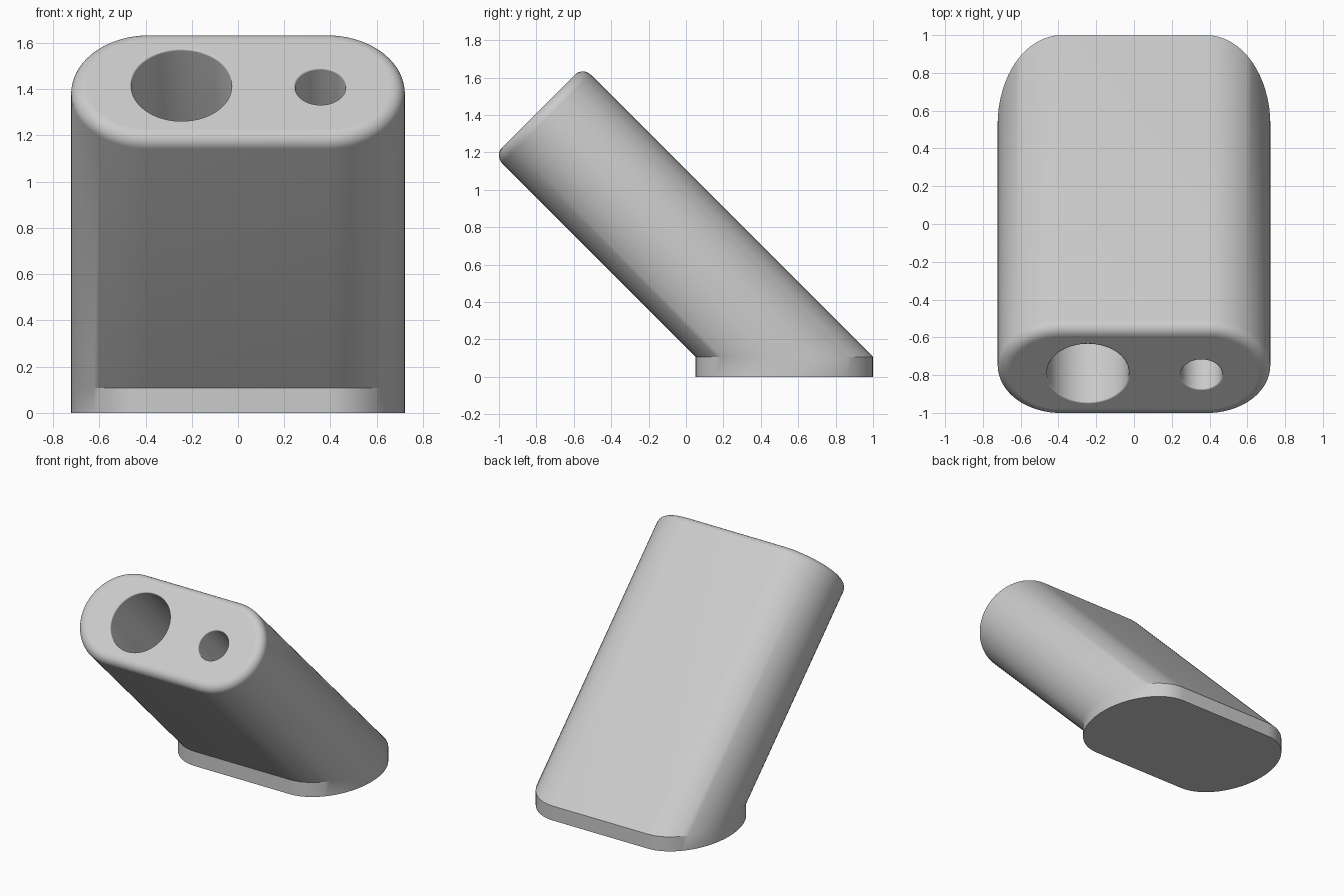
import bpy, bmesh, math

if "Cube" in bpy.data.objects:
    bpy.data.objects.remove(bpy.data.objects["Cube"])

R2 = math.sqrt(2)
BASE_H = 0.107            # height of the upright foot
HALF_X, RAD = 0.387, 0.335  # stadium section: end centres and end radius
MID_S = 0.447             # section centre across the slope
TOP_T = 1.562             # end face position along the slope
FILLET = 0.06
SEG = 32

bm = bmesh.new()


def place(x, s, t):
    """Slanted frame (x, across slope, along slope) to world."""
    return (x, (s - t) / R2, (s + t) / R2)


def stadium(r):
    pts = []
    for side in (1, -1):
        for i in range(SEG + 1):
            a = -math.pi / 2 + math.pi * i / SEG
            pts.append((side * (HALF_X + r * math.cos(a)), MID_S + side * r * math.sin(a)))
    return pts


def circle(cx, cs, r, n=64):
    return [(cx + r * math.cos(2 * math.pi * i / n),
             cs + r * math.sin(2 * math.pi * i / n)) for i in range(n)]


def ring(pts, t):
    return [bm.verts.new(place(x, s, t)) for x, s in pts]


def bridge(a, b):
    n = len(a)
    for i in range(n):
        j = (i + 1) % n
        bm.faces.new((a[i], a[j], b[j], b[i]))


def loop_edges(r):
    return [bm.edges.get((r[i], r[(i + 1) % len(r)])) for i in range(len(r))]


# upright foot: the level cut through the slanted body, dropped to the ground
rings = [[bm.verts.new((x, R2 * s - BASE_H, z)) for x, s in stadium(RAD)]
         for z in (0, BASE_H)]

# slanted body and rounded end rim
for i in range(9):
    a = math.pi / 2 * i / 8
    rings.append(ring(stadium(RAD - FILLET * (1 - math.cos(a))),
                      TOP_T - FILLET * (1 - math.sin(a))))
for a, b in zip(rings, rings[1:]):
    bridge(a, b)
bm.faces.new(rings[0])
rim_edges = loop_edges(rings[-1])

# two blind round sockets with softly rounded mouths
SOFT = 0.008
for cx, cs, r, depth in ((-0.244, MID_S - 0.003, 0.217, 1.1),
                         (0.357, MID_S - 0.012, 0.109, 1.1)):
    socket = []
    for i in range(5):
        a = math.pi / 2 * i / 4
        socket.append(ring(circle(cx, cs, r + SOFT * (1 - math.sin(a))),
                           TOP_T - SOFT * (1 - math.cos(a))))
    socket.append(ring(circle(cx, cs, r), TOP_T - depth))
    for a, b in zip(socket, socket[1:]):
        bridge(a, b)
    bm.faces.new(socket[-1])
    rim_edges += loop_edges(socket[0])

# flat end face around the sockets
fill = bmesh.ops.triangle_fill(bm, edges=rim_edges, use_beauty=True,
                               normal=(0, -1 / R2, 1 / R2))
end_faces = [f for f in fill["geom"] if isinstance(f, bmesh.types.BMFace)]
bmesh.ops.recalc_face_normals(bm, faces=bm.faces)
bm.faces.index_update()
end_ids = [f.index for f in end_faces]

mesh = bpy.data.meshes.new("slanted_holder")
bm.to_mesh(mesh)
bm.free()
holder = bpy.data.objects.new("slanted_holder", mesh)
bpy.context.collection.objects.link(holder)

# plain grey
grey = bpy.data.materials.new("light_grey")
grey.diffuse_color = (0.6, 0.6, 0.6, 1)
grey.use_nodes = True
grey.node_tree.nodes["Principled BSDF"].inputs["Base Color"].default_value = grey.diffuse_color
mesh.materials.append(grey)

bpy.context.view_layer.objects.active = holder
holder.select_set(True)
bpy.ops.object.shade_smooth_by_angle(angle=math.radians(30))
for i in end_ids:
    mesh.polygons[i].use_smooth = False
